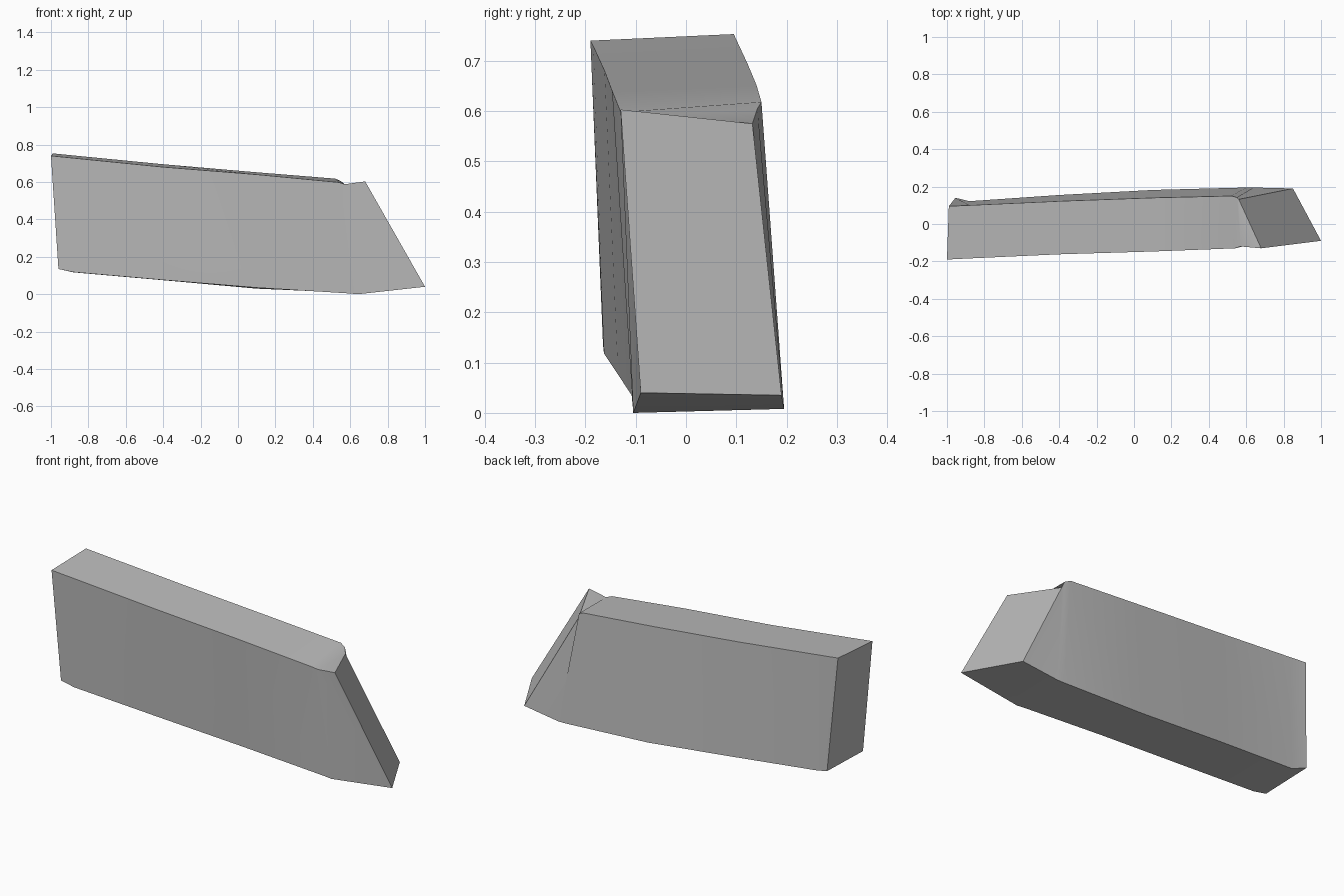
import bpy
import bmesh
import math

# Remove only the default cube
default_cube = bpy.data.objects.get("Cube")
if default_cube:
    bpy.data.objects.remove(default_cube, do_unlink=True)


def make_material(name, colour):
    """One flat matte colour."""
    material = bpy.data.materials.new(name)
    material.use_nodes = True
    material.diffuse_color = colour
    shader = material.node_tree.nodes["Principled BSDF"]
    shader.inputs["Base Color"].default_value = colour
    shader.inputs["Roughness"].default_value = 0.8
    return material


def loft(name, sections, material):
    """Join four-cornered sections into a closed block."""
    bm = bmesh.new()
    rings = [[bm.verts.new(corner) for corner in section] for section in sections]
    for ring, following in zip(rings, rings[1:]):
        for i in range(len(ring)):
            j = (i + 1) % len(ring)
            bm.faces.new((ring[i], ring[j], following[j], following[i]))
    bm.faces.new(rings[0])
    bm.faces.new(rings[-1])
    bmesh.ops.recalc_face_normals(bm, faces=bm.faces)
    mesh = bpy.data.meshes.new(name)
    bm.to_mesh(mesh)
    bm.free()
    mesh.materials.append(material)
    block = bpy.data.objects.new(name, mesh)
    bpy.context.collection.objects.link(block)
    return block


grey = make_material("plain grey", (0.5, 0.5, 0.5, 1.0))

# Corners run front top, front bottom, back bottom, back top
body_sections = [
    # Square end with a small chamfer below
    [(-1, -.19, .74), (-.96, -.165, .135), (-.955, .14, .14), (-.99, .095, .753)],
    [(-.88, -.184, .728), (-.88, -.163, .118), (-.88, .122, .117), (-.88, .1, .742)],
    # Gently twisting and tapering body
    [(-.4, -.162, .68), (-.4, -.135, .076), (-.4, .155, .075), (-.4, .122, .695)],
    [(.1, -.147, .64), (.1, -.108, .035), (.1, .182, .03), (.1, .14, .652)],
    [(.54, -.13, .598), (.6, -.105, .004), (.6, .195, .008), (.52, .15, .618)],
    # Thin groove where the nose meets the body
    [(.57, -.12, .588), (.64, -.105, 0), (.64, .195, .008), (.55, .142, .605)],
    # Slanted nose
    [(.68, -.13, .603), (1, -.09, .04), (.85, .19, .035), (.56, .132, .575)],
]
slanted_block = loft("slanted_block", body_sections, grey)

# Smooth the gentle bends and keep the hard edges
bpy.ops.object.select_all(action="DESELECT")
slanted_block.select_set(True)
bpy.context.view_layer.objects.active = slanted_block
bpy.ops.object.shade_smooth_by_angle(angle=math.radians(20))
